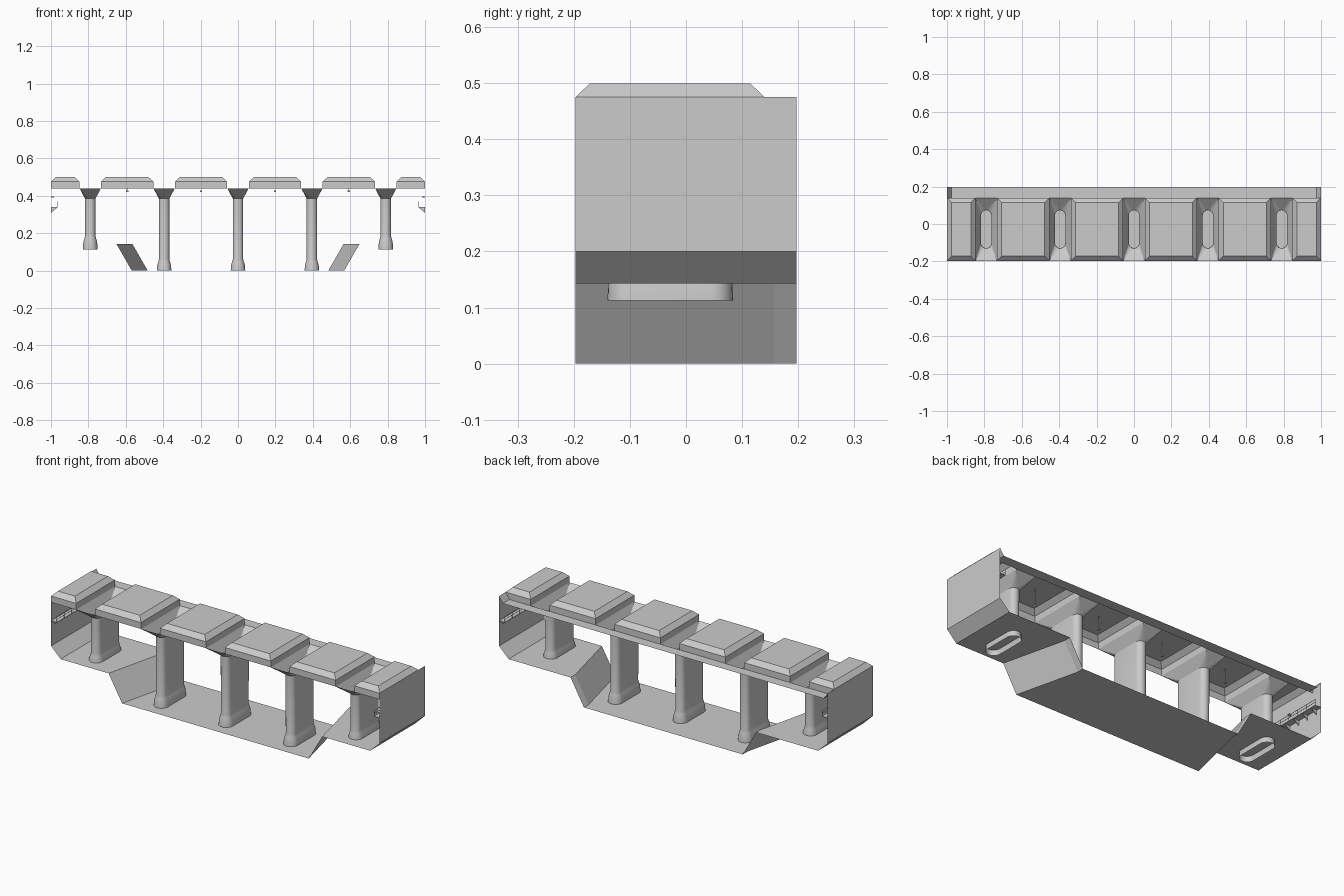
import bpy, bmesh
from math import sin, cos, pi, radians
from mathutils import Vector

if "Cube" in bpy.data.objects:
    bpy.data.objects.remove(bpy.data.objects["Cube"])

YF, YB, YL = -0.197, 0.197, 0.14      # front edge, back edge, back of roof blocks
GAP = 0.0575                          # half width of the gap above each pier
PIERS = [-0.79, -0.395, 0.0, 0.395, 0.79]
CY = -0.028                           # pier centre in y


def make(name, verts, faces, smooth=False):
    bm = bmesh.new()
    vs = [bm.verts.new(v) for v in verts]
    for f in faces:
        bm.faces.new([vs[i] for i in f])
    bmesh.ops.remove_doubles(bm, verts=bm.verts, dist=1e-5)
    bmesh.ops.dissolve_degenerate(bm, edges=bm.edges, dist=1e-5)
    bmesh.ops.recalc_face_normals(bm, faces=bm.faces)
    me = bpy.data.meshes.new(name)
    bm.to_mesh(me)
    bm.free()
    ob = bpy.data.objects.new(name, me)
    bpy.context.collection.objects.link(ob)
    if smooth:
        bpy.ops.object.select_all(action='DESELECT')
        ob.select_set(True)
        bpy.context.view_layer.objects.active = ob
        bpy.ops.object.shade_smooth_by_angle(angle=radians(35))
    return ob


def loft(name, rings, closed=True, cap=False, smooth=False):
    n = len(rings[0])
    faces = []
    for r in range(len(rings) - 1):
        for i in range(n if closed else n - 1):
            j = (i + 1) % n
            faces.append((r * n + i, r * n + j, (r + 1) * n + j, (r + 1) * n + i))
    if cap:
        faces.append([(len(rings) - 1) * n + i for i in range(n)])
    return make(name, [v for ring in rings for v in ring], faces, smooth)


def rect(x0, x1, y0, y1, z):
    return [(x0, y0, z), (x1, y0, z), (x1, y1, z), (x0, y1, z)]


def box(name, x0, x1, y0, y1, z0, z1):
    ob = loft(name, [rect(x0, x1, y0, y1, z0), rect(x0, x1, y0, y1, z1)], cap=True)
    bm = bmesh.new()
    bm.from_mesh(ob.data)
    bmesh.ops.holes_fill(bm, edges=bm.edges)
    bmesh.ops.recalc_face_normals(bm, faces=bm.faces)
    bm.to_mesh(ob.data)
    bm.free()
    return ob


# Rounded slot outline; quadrants run from +x+y counter-clockwise
QUADS = [(1, 1, 0), (-1, 1, pi / 2), (-1, -1, pi), (1, -1, 3 * pi / 2)]
STEPS = 6


def slot(cx, r, half, z):
    pts = []
    for sx, sy, a0 in QUADS:
        for k in range(STEPS + 1):
            a = a0 + k / STEPS * pi / 2
            pts.append((cx + r * cos(a), CY + sy * (half - r) + r * sin(a), z))
    return pts


# Floor: bent sheet from end wall to end wall, with skewed ramps
def floor_line(y, shift):
    half = [(1.0, 0.475), (1.0, 0.2), (0.942, 0.143), (0.65 - shift, 0.143), (0.568 - shift, 0.0)]
    return [(-x, y, z) for x, z in half] + [(x, y, z) for x, z in reversed(half)]


loft("floor_and_end_walls", [floor_line(YF, 0), floor_line(0.157, 0.085), floor_line(YB, 0.085)], closed=False)

# Roof blocks: hollow coffers with chamfered tops between the piers
edges = [-1.0] + [v for p in PIERS for v in (p - GAP, p + GAP)] + [1.0]
C = 0.025
for x0, x1 in zip(edges[0::2], edges[1::2]):
    loft("roof_block", [rect(x0, x1, YF, YL, 0.44), rect(x0, x1, YF, YL, 0.475),
                        rect(x0 + C, x1 - C, YF + C, YL - C, 0.499)], cap=True)

# Back ledge, turned up at both ends
ledge = [(-1, 0.475), (-0.977, 0.44), (0.977, 0.44), (1, 0.475)]
loft("back_ledge", [[(x, y, z) for x, z in ledge] for y in (YL, YB)], closed=False)

# Piers: funnel-shaped head, slotted shaft and flared foot
for p in PIERS:
    base = 0.113 if abs(p) > 0.5 else 0.0
    corners = [(p + GAP, YL), (p - GAP, YL), (p - GAP, YF), (p + GAP, YF)]
    top = [(x, y, 0.44) for x, y in corners for _ in range(STEPS + 1)]
    loft("pier_head", [top, slot(p, 0.028, 0.102, 0.385)])
    foot = [(0.0, 0.039), (0.03, 0.0365), (0.048, 0.031), (0.06, 0.0275)]
    if base:
        foot = [(0.0, 0.039), (0.04, 0.037), (0.06, 0.031), (0.075, 0.0275)]
    rings = [slot(p, r, r + 0.073, base + dz) for dz, r in foot]
    loft("pier_shaft", rings + [slot(p, 0.028, 0.102, 0.385)], smooth=True)

# Ceiling lamps hanging in the middle blocks
for x in (-0.5925, -0.1975, 0.1975, 0.5925):
    box("lamp_rod", x - 0.001, x + 0.001, CY - 0.001, CY + 0.001, 0.427, 0.499)
    box("lamp_shade", x - 0.006, x + 0.006, CY - 0.006, CY + 0.006, 0.421, 0.427)

# Walkways with brackets and railings inside both end walls
for s in (-1, 1):
    def bar(name, a, b, y0, y1, z0, z1):
        xs = sorted((s * a, s * b))
        box(name, xs[0], xs[1], y0, y1, z0, z1)
    bar("walkway_deck", 0.965, 1.0, YF, YB, 0.336, 0.339)
    for z in (0.354, 0.369):
        bar("walkway_rail", 0.965, 0.967, YF, YB, z, z + 0.0015)
    for i in range(6):
        y = -0.165 + i * 0.066
        tri = [(s * 0.999, 0.309), (s * 0.967, 0.336), (s * 0.999, 0.336)]
        loft("walkway_bracket", [[(x, yy, z) for x, z in tri] for yy in (y - 0.0012, y + 0.0012)], cap=True)
    for i in range(7):
        y = YF + i * (YB - YF - 0.0015) / 6
        bar("railing_post", 0.965, 0.967, y, y + 0.0015, 0.339, 0.37)
    bar("wall_lamp", 0.985, 1.0, CY - 0.006, CY + 0.006, 0.39, 0.396)
